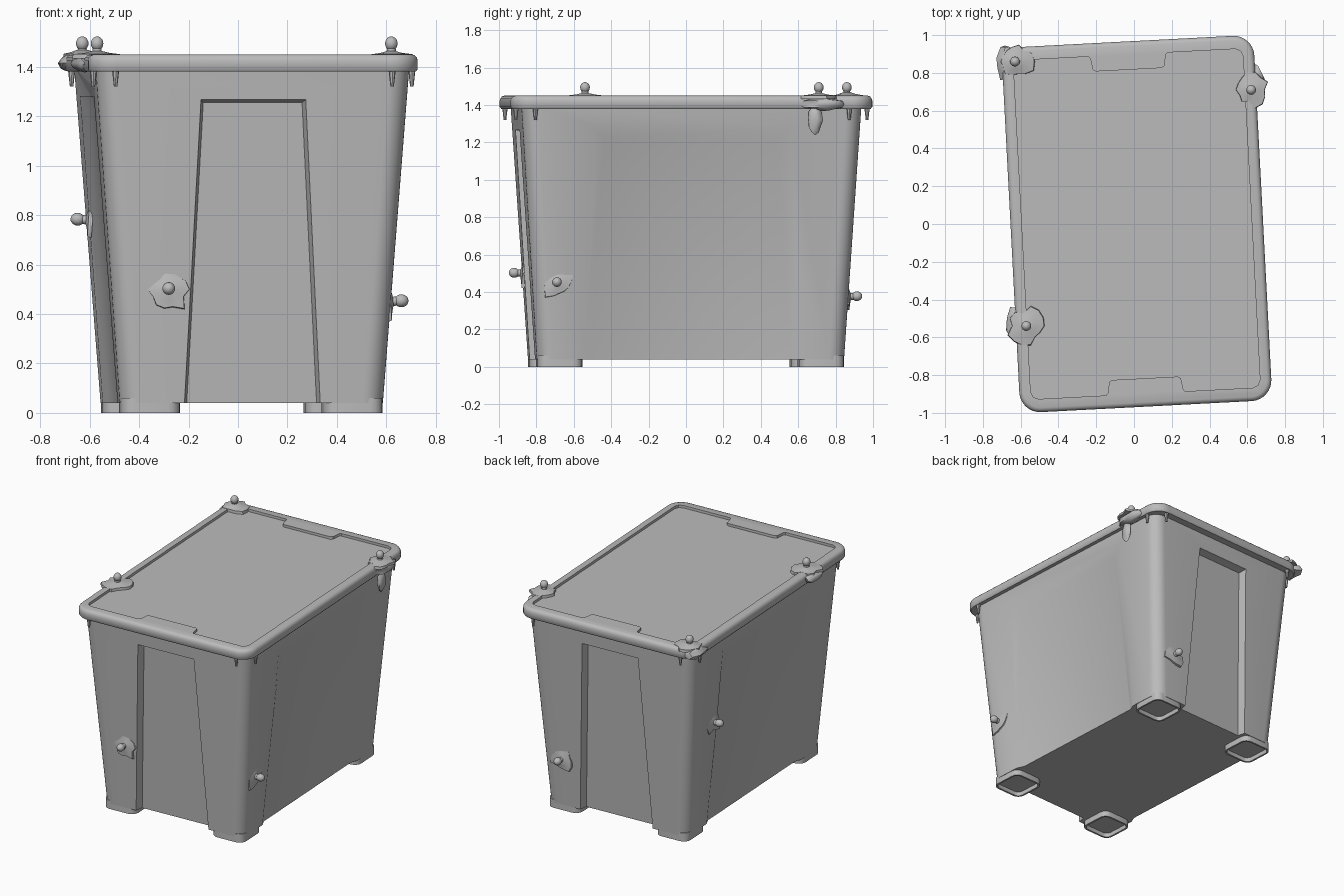
import bpy, bmesh, math, random
from mathutils import Matrix, Vector

if "Cube" in bpy.data.objects:
    bpy.data.objects.remove(bpy.data.objects["Cube"])

random.seed(4)
TURN = Matrix.Translation((0.015, 0, 0)) @ Matrix.Rotation(math.radians(3), 4, 'Z')
grey = bpy.data.materials.new("grey plastic")
grey.diffuse_color = (0.5, 0.5, 0.5, 1)
grey.use_nodes = True
grey.node_tree.nodes["Principled BSDF"].inputs["Base Color"].default_value = grey.diffuse_color


def finish(name, bm, matrix=TURN):
    bmesh.ops.recalc_face_normals(bm, faces=bm.faces)
    me = bpy.data.meshes.new(name)
    bm.to_mesh(me)
    bm.free()
    me.transform(matrix)
    me.materials.append(grey)
    ob = bpy.data.objects.new(name, me)
    bpy.context.collection.objects.link(ob)
    return ob


def smooth(ob, angle=35):
    bpy.ops.object.select_all(action='DESELECT')
    ob.select_set(True)
    bpy.context.view_layer.objects.active = ob
    bpy.ops.object.shade_smooth_by_angle(angle=math.radians(angle))


def rounded(hw, hl, r, z, cx=0, cy=0, n=8):
    pts = []
    for k, (sx, sy) in enumerate([(1, 1), (-1, 1), (-1, -1), (1, -1)]):
        for i in range(n + 1):
            a = math.pi / 2 * (k + i / n)
            pts.append((cx + sx * (hw - r) + r * math.cos(a),
                        cy + sy * (hl - r) + r * math.sin(a), z))
    return pts


def loft(name, rings, matrix=TURN):
    bm = bmesh.new()
    vs = [[bm.verts.new(p) for p in ring] for ring in rings]
    n = len(vs[0])
    for a, b in zip(vs, vs[1:]):
        for i in range(n):
            bm.faces.new((a[i], a[(i + 1) % n], b[(i + 1) % n], b[i]))
    bm.faces.new(vs[0])
    bm.faces.new(vs[-1])
    return finish(name, bm, matrix)


def cut(ob, cutter):
    mod = ob.modifiers.new("cut", 'BOOLEAN')
    mod.operation = 'DIFFERENCE'
    mod.solver = 'EXACT'
    mod.object = cutter
    bpy.context.view_layer.objects.active = ob
    bpy.ops.object.modifier_apply(modifier=mod.name)
    bpy.data.objects.remove(cutter)


# Tapered tub
def half_w(z): return 0.53 + 0.105 * z / 1.39
def half_l(z): return 0.82 + 0.09 * z / 1.39


def tub_ring(z): return rounded(half_w(z), half_l(z), 0.085, z)


body = loft("tub", [tub_ring(0.04), tub_ring(1.4)])


# Recessed panels: a frustum pushed into each wall
def recess(angle, half, low, high, depth, draft, top):
    k = (depth + 0.04) / depth
    rings = []
    for dist, grow in ((-depth, 0), (0.04, draft * k)):
        rings.append([(s * (w + grow), -(half(z) + dist), z + dz * grow)
                      for s, w, z, dz in ((-1, low, 0.0, 0), (1, low, 0.0, 0),
                                          (1, high, top, 1), (-1, high, top, 1))])
    return loft("recess_cutter", rings, TURN @ Matrix.Rotation(angle, 4, 'Z'))


for turn in (0, math.pi):
    cut(body, recess(turn, half_l, 0.265, 0.20, 0.055, 0.012, 1.255))
    cut(body, recess(turn + math.pi / 2, half_w, 0.53, 0.47, 0.022, 0.05, 1.22))
smooth(body, 30)

# Four hollow feet
for i, (sx, sy) in enumerate([(1, 1), (-1, 1), (-1, -1), (1, -1)]):
    cx, cy = sx * 0.41, sy * 0.70

    def foot_ring(d, z):
        return rounded(0.12 - d, 0.12 - d, 0.05 - d, z, cx, cy, 4)
    smooth(loft("foot_%d" % (i + 1), [foot_ring(0, 0.06), foot_ring(0, 0), foot_ring(0.013, 0),
                                     foot_ring(0.013, 0.03)]))

# Lid with a raised rim around a sunken panel
HW, HL = 0.668, 0.968


def lid_ring(d, z): return rounded(HW - d, HL - d, 0.11 - d, z)


lid = loft("lid", [lid_ring(0.008, 1.38), lid_ring(0, 1.39), lid_ring(0, 1.425), lid_ring(0.004, 1.437),
                   lid_ring(0.012, 1.446), lid_ring(0.024, 1.45)])
px, py = HW - 0.06, HL - 0.07
quarter = [(px, py - 0.04), (px - 0.012, py - 0.012), (px - 0.04, py),
           (0.21, py), (0.2, py - 0.01), (0.19, py - 0.07), (0.175, py - 0.08)]
outline = quarter + [(-x, y) for x, y in quarter[::-1]]
outline += [(-x, -y) for x, y in outline]
cut(lid, loft("panel_cutter", [[(x, y, z) for x, y in outline] for z in (1.432, 1.5)]))
smooth(lid, 40)


# Knobs standing on torn, raised patches
def facing(place, normal):
    return Matrix.Translation(place) @ Vector(normal).to_track_quat('Z', 'Y').to_matrix().to_4x4()


def patch(name, m, radius, rise):
    n = 14
    jag = [random.uniform(0.65, 1.15) for _ in range(n)]
    rings = []
    for f, h in ((1, -0.012), (0.97, rise * 0.4), (0.5, rise * 0.8), (0.22, rise * 1.3)):
        rings.append([(radius * f * (1 + f * (jag[i] - 1)) * math.cos(math.tau * i / n),
                       radius * f * (1 + f * (jag[i] - 1)) * math.sin(math.tau * i / n), h)
                      for i in range(n)])
    smooth(loft(name, rings, m), 50)


def knob(name, m, height):
    bm = bmesh.new()
    bmesh.ops.create_cone(bm, cap_ends=True, segments=12, radius1=0.02, radius2=0.016, depth=height,
                          matrix=Matrix.Translation((0, 0, height / 2 - 0.01)))
    bmesh.ops.create_uvsphere(bm, u_segments=14, v_segments=10, radius=0.026,
                              matrix=Matrix.Translation((0, 0, height - 0.028)) @ Matrix.Diagonal((1, 1, 1.1, 1)))
    smooth(finish(name, bm, m))


knobs = [("lid_back_left", (-0.63, 0.86, 1.445), (0, 0, 1), 0.10, 0.018),
         ("lid_front_left", (-0.57, -0.54, 1.445), (0, 0, 1), 0.10, 0.014),
         ("lid_right", (0.62, 0.71, 1.445), (0, 0, 1), 0.09, 0.014),
         ("front", (-0.28, -0.87, 0.5), (0, -1, 0.06), 0.09, 0.012),
         ("back", (0.37, 0.865, 0.375), (0, 1, 0.06), 0.09, 0.012),
         ("left", (-0.60, 0.55, 0.78), (-1, 0, 0.07), 0.08, 0.012),
         ("right", (0.612, -0.69, 0.45), (1, 0, 0.07), 0.09, 0.012)]
for place, pos, normal, radius, rise in knobs:
    m = facing(pos, normal)
    patch(place + "_patch", m, radius, rise)
    knob(place + "_knob", m, 0.077)


# Clumps bulging from the lid edge
def clump(name, pos, size):
    bm = bmesh.new()
    bmesh.ops.create_icosphere(bm, subdivisions=2, radius=1)
    for v in bm.verts:
        v.co *= random.uniform(0.8, 1.12)
    smooth(finish(name, bm, Matrix.Translation(pos) @ Matrix.Diagonal((*size, 1))), 50)


clump("back_left_clump", (-0.66, 0.85, 1.415), (0.075, 0.10, 0.038))
clump("front_left_clump", (-0.62, -0.53, 1.415), (0.055, 0.10, 0.035))
clump("right_clump", (0.645, 0.73, 1.405), (0.045, 0.12, 0.036))
clump("right_flap", (0.645, 0.69, 1.32), (0.022, 0.04, 0.075))

# Short tapered pegs hanging under the lid corners
n = 0
for sx in (-1, 1):
    for sy in (-1, 1):
        for x, y in ((0.645, 0.84), (0.56, 0.94)):
            n += 1
            bm = bmesh.new()
            bmesh.ops.create_cone(bm, cap_ends=True, segments=8, radius1=0.007, radius2=0.015, depth=0.07,
                                  matrix=Matrix.Translation((sx * x, sy * y, 1.355)))
            smooth(finish("lid_peg_%d" % n, bm))
